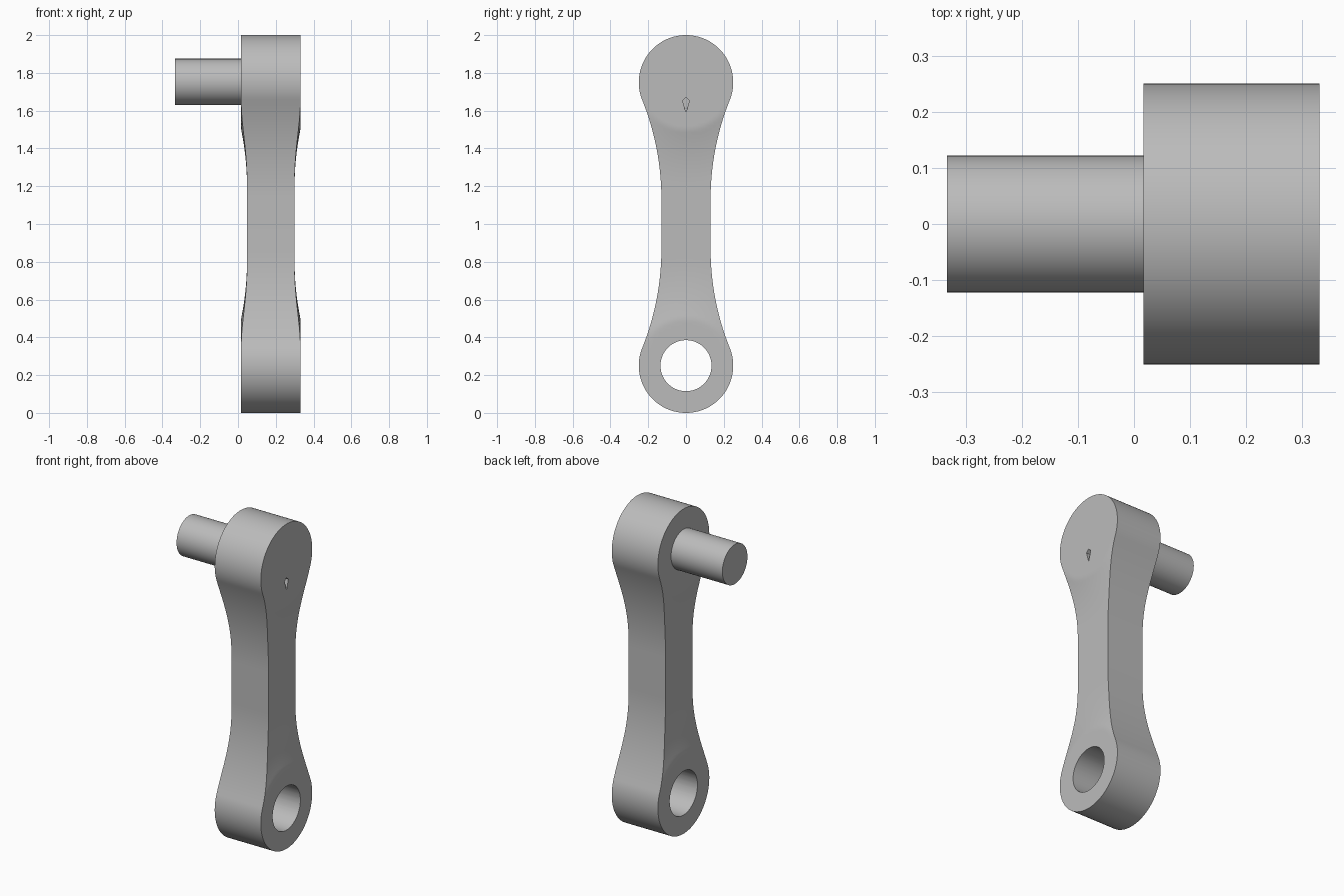
import bpy, bmesh, math
from mathutils import Matrix

default = bpy.data.objects.get("Cube")
if default:
    bpy.data.objects.remove(default)

MID_X, HALF_X, DIP = 0.1735, 0.157, 0.031   # link centre, half thickness, waist thinning
END_R, END_Z, WAIST, STRAIGHT = 0.25, 0.75, 0.13, 0.13  # end radius, heights from the middle
COLS = 20

grey = bpy.data.materials.new("plain grey")
grey.use_nodes = True
grey.diffuse_color = (0.5, 0.5, 0.5, 1)
grey.node_tree.nodes["Principled BSDF"].inputs["Base Color"].default_value = (0.5, 0.5, 0.5, 1)


def make_object(name, bm):
    bmesh.ops.recalc_face_normals(bm, faces=bm.faces)
    mesh = bpy.data.meshes.new(name)
    bm.to_mesh(mesh)
    bm.free()
    mesh.materials.append(grey)
    obj = bpy.data.objects.new(name, mesh)
    bpy.context.collection.objects.link(obj)
    return obj


def x_cylinder(name, radius, x0, x1, z):
    bm = bmesh.new()
    place = Matrix.Translation(((x0 + x1) / 2, 0, z)) @ Matrix.Rotation(math.pi / 2, 4, 'Y')
    bmesh.ops.create_cone(bm, cap_ends=True, segments=96, radius1=radius, radius2=radius,
                          depth=x1 - x0, matrix=place)
    return make_object(name, bm)


def cut(target, cutter):
    cutter.hide_render = True
    mod = target.modifiers.new("cut", 'BOOLEAN')
    mod.operation, mod.solver, mod.object = 'DIFFERENCE', 'EXACT', cutter
    bpy.context.view_layer.objects.active = target
    bpy.ops.object.modifier_apply(modifier=mod.name)
    bpy.data.objects.remove(cutter)


def shade(obj):
    bpy.ops.object.select_all(action='DESELECT')
    obj.select_set(True)
    bpy.context.view_layer.objects.active = obj
    bpy.ops.object.shade_smooth_by_angle(angle=math.radians(30))


# Link outline: round end, large tangent side arc, straight waist
rise = END_Z - STRAIGHT
side_r = (rise ** 2 / (END_R - WAIST) - END_R - WAIST) / 2
tangent = math.pi / 2 + math.asin(rise / (side_r + END_R))
sweep = tangent - math.pi / 2
rows = [(END_Z + END_R * math.cos(tangent * i / 40), END_R * math.sin(tangent * i / 40))
        for i in range(41)]
for i in range(1, 31):
    a = sweep * (1 - i / 30)
    rows.append((STRAIGHT + side_r * math.sin(a), WAIST + side_r * (1 - math.cos(a))))
rows += [(-h, w) for h, w in reversed(rows)]


def half_thickness(y, h):
    # Full thickness inside the round ends, easing to the thinner waist
    t = (math.hypot(y, abs(h) - END_Z) - END_R) / 0.3
    t = min(max(t, 0), 1)
    return HALF_X - DIP * (1 - (1 - t) ** 2)


# Each row is a closed ring: across the left face, back across the right face
bm = bmesh.new()
rings = []
for h, w in rows:
    ring = []
    for side in (1, -1):
        for c in range(COLS + 1):
            y = side * w * (2 * c / COLS - 1)
            ring.append(bm.verts.new((MID_X + side * half_thickness(y, h), y, h + 1)))
    rings.append(ring)
for a, b in zip(rings, rings[1:]):
    for i in range(len(a)):
        j = (i + 1) % len(a)
        bm.faces.new((a[i], a[j], b[j], b[i]))
bmesh.ops.remove_doubles(bm, verts=bm.verts, dist=1e-5)
link = make_object("crank_link", bm)

# Bore through the lower end
cut(link, x_cylinder("bore_cutter", 0.135, -0.1, 0.5, 0.25))

# Small kite-shaped notch on the left face
bm = bmesh.new()
kite = [(0, 1.67), (0.018, 1.652), (0, 1.59), (-0.018, 1.652)]
face = bm.faces.new([bm.verts.new((0.30, y, z)) for y, z in kite])
top = bmesh.ops.extrude_face_region(bm, geom=[face])["geom"]
bmesh.ops.translate(bm, vec=(0.1, 0, 0), verts=[v for v in top if isinstance(v, bmesh.types.BMVert)])
cut(link, make_object("notch_cutter", bm))
shade(link)

# Pin on the right side of the upper end
shade(x_cylinder("crank_pin", 0.122, -0.333, 0.03, 1.753))
